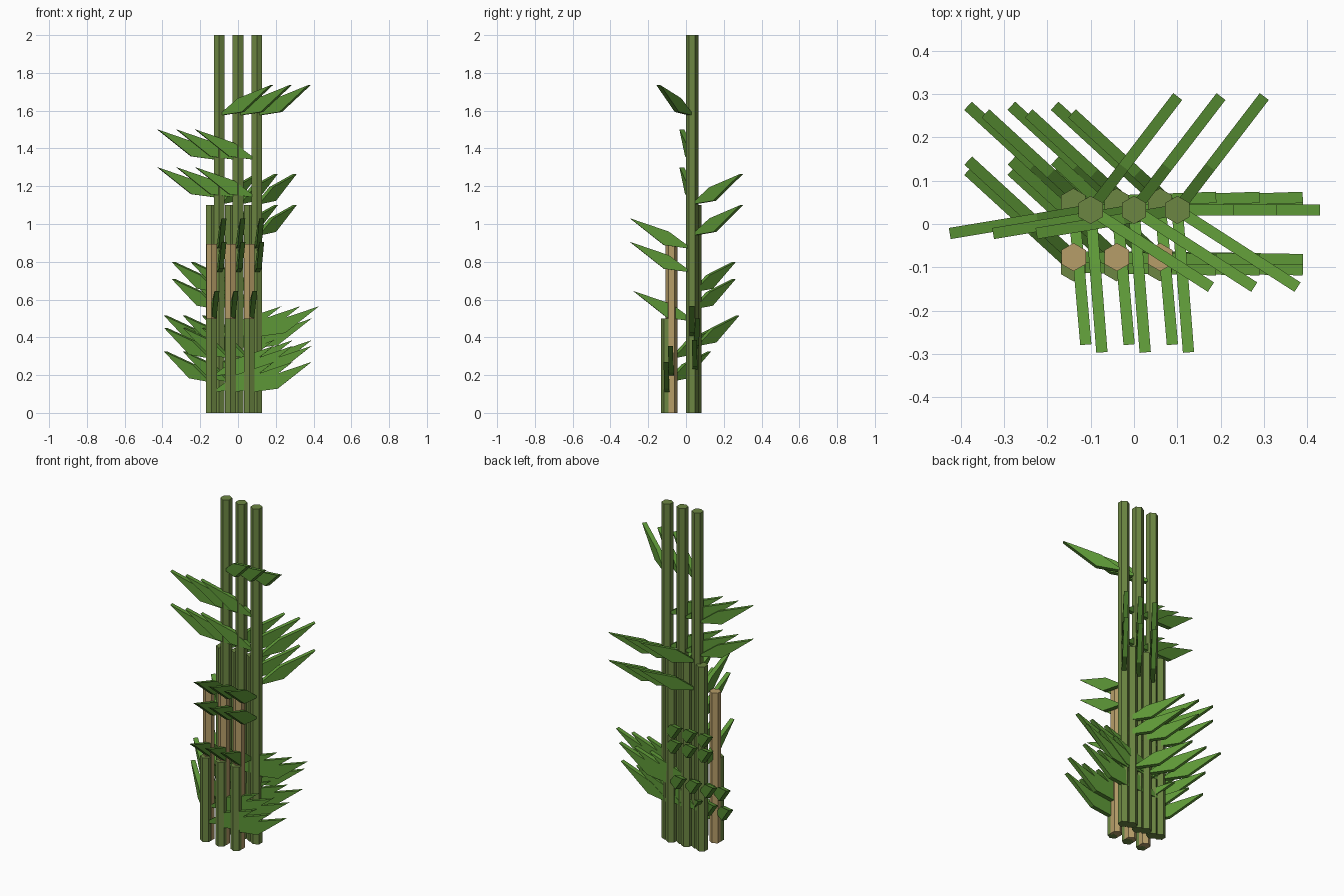
import bpy, bmesh, math
from mathutils import Matrix, Vector

if "Cube" in bpy.data.objects:
    bpy.data.objects.remove(bpy.data.objects["Cube"])


def material(name, rgb):
    m = bpy.data.materials.new(name)
    m.diffuse_color = (*rgb, 1)
    m.use_nodes = True
    m.node_tree.nodes["Principled BSDF"].inputs["Base Color"].default_value = m.diffuse_color
    return m


CANE = material("cane green", (0.15, 0.24, 0.055))
LEAF = material("leaf green", (0.11, 0.31, 0.038))
DRY = material("dry tan", (0.47, 0.34, 0.14))

R = 0.0325          # cane radius
LEAF_WIDTH = 0.026
# Side outline of a leaf: base, lower bend, tip, upper bend (distance out, rise)
LEAF_OUTLINE = [(0, 0), (0.15, 0.02), (0.33, 0.162), (0.125, 0.092)]


def make_object(name, bm, mat):
    bmesh.ops.recalc_face_normals(bm, faces=bm.faces)
    me = bpy.data.meshes.new(name)
    bm.to_mesh(me)
    bm.free()
    me.materials.append(mat)
    ob = bpy.data.objects.new(name, me)
    bpy.context.collection.objects.link(ob)
    return ob


def cane(name, x, y, height, mat):
    """Six-sided upright cane with corners facing front and back."""
    bm = bmesh.new()
    ring = [bm.verts.new((x + R * math.sin(a), y + R * math.cos(a), 0))
            for a in (math.radians(60 * i) for i in range(6))]
    bottom = bm.faces.new(ring)
    ext = bmesh.ops.extrude_face_region(bm, geom=[bottom], use_keep_orig=True)
    top = [v for v in ext["geom"] if isinstance(v, bmesh.types.BMVert)]
    bmesh.ops.translate(bm, verts=top, vec=(0, 0, height))
    return make_object(name, bm, mat)


def leaf(name, x, y, tip_z, azimuth):
    """Kite outline given an even width, pointing outwards along azimuth."""
    bm = bmesh.new()
    sides = [[bm.verts.new((d, s * LEAF_WIDTH / 2, z)) for d, z in LEAF_OUTLINE]
             for s in (-1, 1)]
    bm.faces.new(sides[0])
    bm.faces.new(sides[1])
    for i in range(4):
        j = (i + 1) % 4
        bm.faces.new((sides[0][i], sides[0][j], sides[1][j], sides[1][i]))
    place = (Matrix.Translation(Vector((x, y, tip_z - 0.162)))
             @ Matrix.Rotation(math.radians(azimuth), 4, 'Z'))
    bmesh.ops.transform(bm, matrix=place, verts=bm.verts)
    return make_object(name, bm, LEAF)


# One clump: name, x, y, height, material, leaves as (tip height, azimuth)
CLUMP = [
    ("tall_cane", 0, 0.0325, 2.0, CANE,
     [(1.735, -32.7), (1.5, 189.5), (1.3, 189.5), (1.265, 52.5), (1.10, 52.5),
      (1.03, -85.5), (0.905, -85.5), (0.80, 137.5), (0.71, 137.5), (0.565, 0)]),
    ("middle_cane", -0.04, 0.05, 1.1, CANE,
     [(0.645, -85), (0.515, 137.5), (0.50, 2), (0.385, -1)]),
    ("dry_cane", -0.0395, -0.0765, 0.895, DRY,
     [(0.45, 137.5), (0.355, -1)]),
    ("short_cane", -0.04, -0.1, 0.5, CANE,
     [(0.325, 137.5), (0.27, -1)]),
]

# Three clumps side by side
for n, dx in enumerate((-0.1, 0, 0.1), 1):
    for name, x, y, height, mat, leaves in CLUMP:
        cane(f"{name}_{n}", x + dx, y, height, mat)
        for k, (tip_z, azimuth) in enumerate(leaves, 1):
            leaf(f"{name}_leaf_{n}_{k}", x + dx, y, tip_z, azimuth)
